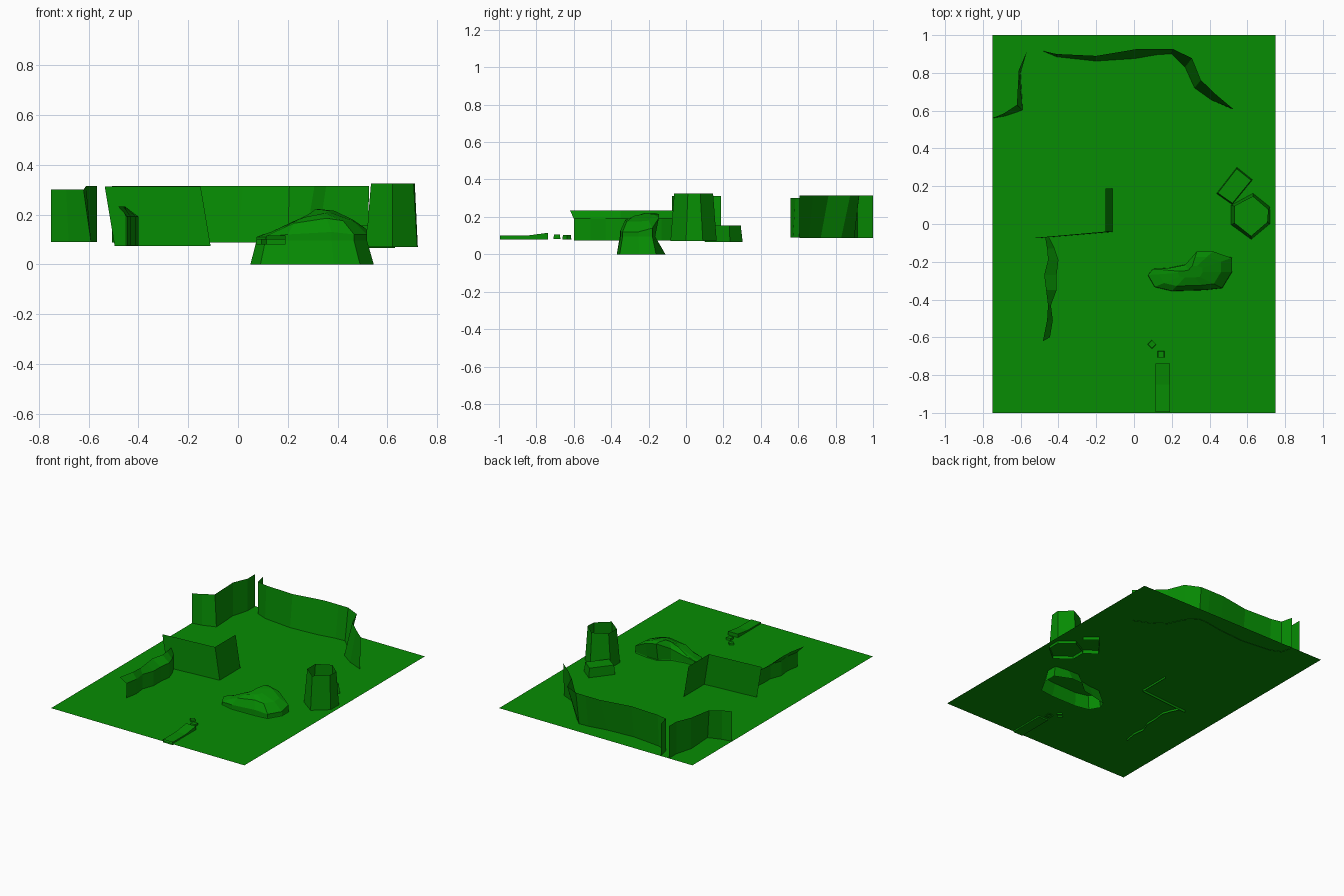
import bpy, bmesh, math

if "Cube" in bpy.data.objects:
    bpy.data.objects.remove(bpy.data.objects["Cube"])

mat = bpy.data.materials.new("green")
mat.diffuse_color = (0.002, 0.265, 0.001, 1)
mat.use_nodes = True
mat.node_tree.nodes["Principled BSDF"].inputs["Base Color"].default_value = mat.diffuse_color


def make(name, verts, faces):
    me = bpy.data.meshes.new(name)
    me.from_pydata(verts, [], faces)
    bm = bmesh.new()
    bm.from_mesh(me)
    bmesh.ops.recalc_face_normals(bm, faces=bm.faces[:])
    bm.to_mesh(me)
    bm.free()
    me.materials.append(mat)
    ob = bpy.data.objects.new(name, me)
    bpy.context.collection.objects.link(ob)
    return ob


def loft(name, rows, closed=False, cap=False):
    """Skin equal-length rows of points; optionally close each row and cap the last."""
    n = len(rows[0])
    verts = [p for r in rows for p in r]
    faces = []
    for j in range(len(rows) - 1):
        for i in range(n if closed else n - 1):
            k = (i + 1) % n
            faces.append((j * n + i, j * n + k, (j + 1) * n + k, (j + 1) * n + i))
    if cap:
        faces.append(tuple(range(len(verts) - n, len(verts))))
    return make(name, verts, faces)


def at(points, z):
    return [(x, y, z) for x, y in points]


def scaled(points, s):
    cx = sum(p[0] for p in points) / len(points)
    cy = sum(p[1] for p in points) / len(points)
    return [(cx + (p[0] - cx) * s, cy + (p[1] - cy) * s) for p in points]


# flat ground sheet
make("ground", at([(-.75, -1), (.75, -1), (.75, 1), (-.75, 1)], .09), [(0, 1, 2, 3)])

# long cliff along the back, leaning backwards
loft("back_cliff", [
    at([(-.505, 1), (-.485, .917), (-.41, .885), (-.2, .862), (0, .875), (.13, .897),
        (.2, .9), (.27, .83), (.32, .72), (.41, .656), (.52, .608)], .087),
    at([(-.505, 1), (-.485, .917), (-.41, .9), (-.2, .89), (.02, .927), (.13, .927),
        (.206, .926), (.307, .878), (.354, .762), (.44, .68), (.527, .608)], .315)])

# short cliff in the back left corner
loft("corner_cliff", [
    at([(-.75, .56), (-.68, .572), (-.59, .603), (-.6, .8), (-.567, .915), (-.567, 1)], .09),
    [(-.75, .56, .3), (-.69, .585, .3), (-.62, .63, .3), (-.61, .815, .315),
     (-.567, .915, .315), (-.567, 1, .315)]])

# L-shaped wall
loft("corner_wall", [
    at([(-.495, -.074), (-.11, -.042), (-.11, .187)], .073),
    at([(-.535, -.074), (-.15, -.04), (-.15, .187)], .312)])

# low winding bank with a folded-over top
ys = [-.07, -.13, -.19, -.27, -.35, -.43, -.51, -.60]
mid_x = [-.45, -.42, -.40, -.41, -.41, -.44, -.43, -.445]
top_x = [-.47, -.46, -.455, -.475, -.465, -.455, -.46, -.482]
top_y = ys[:-1] + [-.62]
loft("winding_bank", [
    [(x, y, .075) for x, y in zip(mid_x, ys)],
    [(x, y, .192) for x, y in zip(mid_x, ys)],
    [(x, y, .233) for x, y in zip(top_x, top_y)]])

# open six-sided tower, tapering upwards
loft("tower", [
    at([(.513, .10), (.63, .164), (.722, .09), (.72, 0), (.62, -.083), (.513, -.005)], .07),
    at([(.534, .095), (.63, .145), (.71, .076), (.705, .01), (.62, -.063), (.534, .005)], .325)],
    closed=True)

# low block beside the tower
block = [(.545, .303), (.63, .235), (.52, .10), (.434, .16)]
loft("side_block", [at(block, .065), at(scaled(block, .9), .155)], closed=True, cap=True)

# rock: skirt, rim outline with its heights, raised crown
rim = [(.074, -.27, .11), (.10, -.238, .12), (.19, -.233, .14), (.27, -.217, .17),
       (.333, -.145, .215), (.418, -.145, .195), (.518, -.18, .14), (.518, -.254, .12),
       (.466, -.339, .12), (.376, -.349, .13), (.2, -.354, .12), (.11, -.333, .11)]
crown_z = [.13, .135, .16, .19, .222, .215, .18, .175, .175, .185, .165, .135]
peak_z = [.165, .17, .18, .195, .21, .21, .205, .2, .195, .19, .18, .17]
flat = [(x, y) for x, y, z in rim]
waist = [(x, min(y, -.165)) for x, y in flat]
loft("rock", [
    at([(.05, -.28), (.07, -.225), (.18, -.20), (.27, -.18), (.34, -.115), (.43, -.11),
        (.545, -.16), (.545, -.25), (.49, -.355), (.385, -.37), (.19, -.37), (.09, -.35)], 0),
    at(waist, .095), rim,
    [(x, y, z) for (x, y), z in zip(scaled(flat, .74), crown_z)],
    [(x, y, z + .01) for (x, y), z in zip(scaled(flat, .3), peak_z)]],
    closed=True, cap=True)

# ramp of the front path, rising at its inner end
rows = []
for y, z in [(-.995, .1), (-.85, .1), (-.738, .115)]:
    rows.append([(.115, y, .08), (.115, y, z), (.19, y, z), (.19, y, .08)])
loft("front_path", rows, closed=True, cap=True)


# stepping stones
def stone(name, cx, cy, r, turn, z0, z1):
    pts = [(cx + r * math.cos(turn + i * math.pi / 2), cy + r * math.sin(turn + i * math.pi / 2))
           for i in range(4)]
    loft(name, [at(pts, z0), at(scaled(pts, .88), z1)], closed=True, cap=True)


stone("square_stone", .143, -.69, .026, math.pi / 4, .083, .105)
stone("diamond_stone", .095, -.637, .024, 0, .08, .102)
